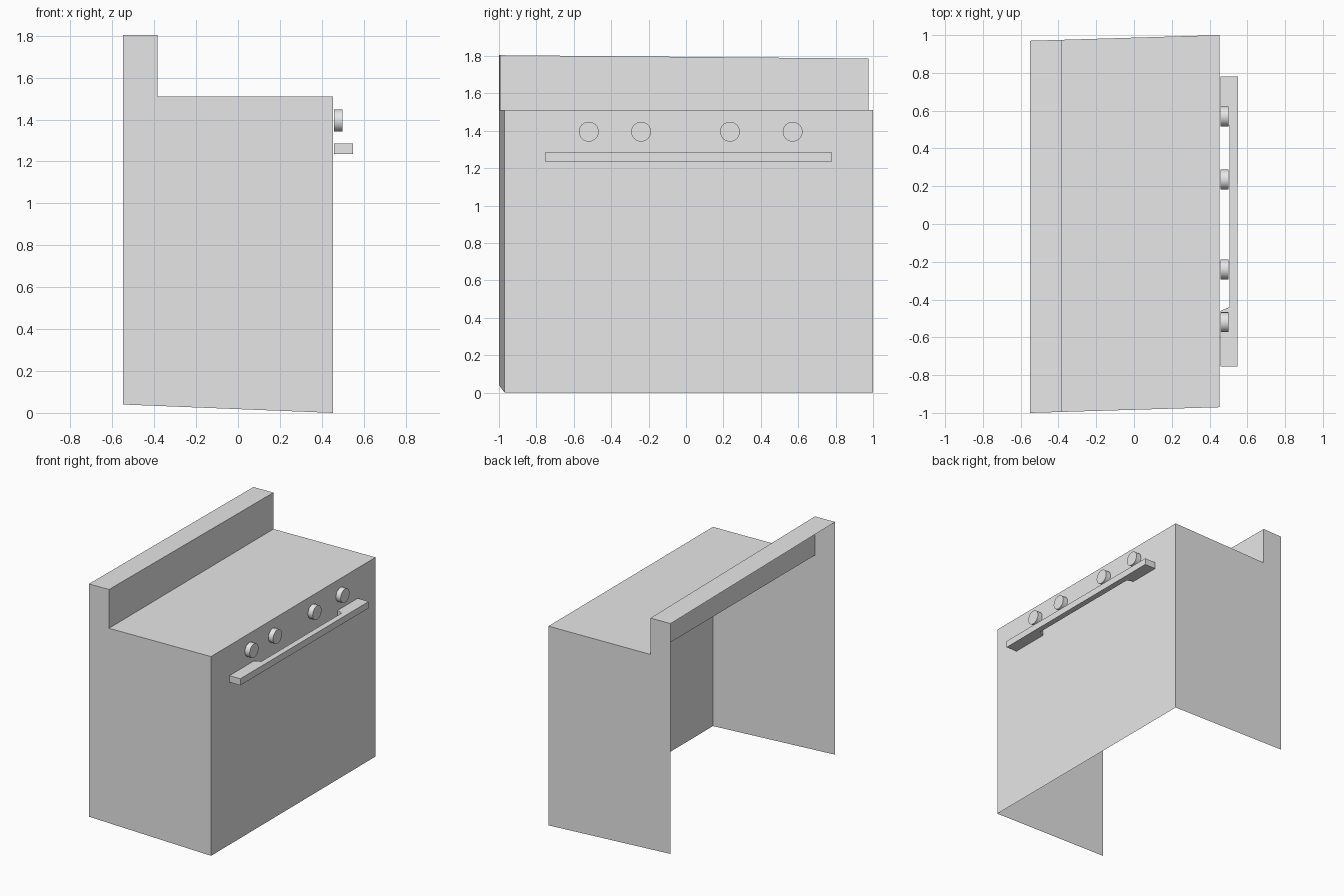
import bpy, bmesh, math
from mathutils import Matrix

if "Cube" in bpy.data.objects:
    bpy.data.objects.remove(bpy.data.objects["Cube"])

grey = bpy.data.materials.new("light_grey")
grey.diffuse_color = (0.8, 0.8, 0.8, 1)
grey.use_nodes = True
grey.node_tree.nodes["Principled BSDF"].inputs["Base Color"].default_value = grey.diffuse_color


def finish(name, bm, smooth=False):
    bmesh.ops.recalc_face_normals(bm, faces=bm.faces)
    mesh = bpy.data.meshes.new(name)
    bm.to_mesh(mesh)
    bm.free()
    mesh.materials.append(grey)
    obj = bpy.data.objects.new(name, mesh)
    bpy.context.collection.objects.link(obj)
    if smooth:
        bpy.ops.object.select_all(action='DESELECT')
        obj.select_set(True)
        bpy.context.view_layer.objects.active = obj
        bpy.ops.object.shade_smooth_by_angle(angle=math.radians(35))
    return obj


# Cabinet shell: stepped side panels, open at the back and underneath
BACK, STEP, FRONT, TOP = -0.55, -0.385, 0.453, 1.51
profile = [(BACK, 0.04), (FRONT, 0.0), (FRONT, TOP), (STEP, TOP), (STEP, 1.795), (BACK, 1.795)]
bm = bmesh.new()
sides = []
for s in (-1, 1):
    ring = []
    for x, z in profile:
        lean = -0.009 * s if z > 1.6 else 0
        ring.append(bm.verts.new((x, s * 0.985 + 0.03 * (x + 0.05), z + lean)))
    bm.faces.new(ring)
    sides.append(ring)
a, b = sides
for i in range(1, 5):  # front panel, cooktop, splashback front and top
    bm.faces.new((a[i], a[i + 1], b[i + 1], b[i]))
finish("cabinet_shell", bm)

# Burner rings lying flush on the cooktop
for name, x, y, r in (("rear_right_burner", -0.14, 0.585, 0.10),
                      ("front_right_burner", 0.21, 0.59, 0.155),
                      ("rear_left_burner", -0.14, -0.585, 0.10),
                      ("front_left_burner", 0.21, -0.585, 0.155)):
    bm = bmesh.new()
    bmesh.ops.create_circle(bm, cap_ends=True, segments=32, radius=r,
                            matrix=Matrix.Translation((x, y, TOP + 0.002)))
    finish(name, bm)

# Central griddle plate
bm = bmesh.new()
bm.faces.new([bm.verts.new((x, y, TOP + 0.002))
              for x, y in ((-0.255, -0.2), (0.407, -0.2), (0.407, 0.14), (-0.255, 0.14))])
finish("griddle_plate", bm)

# Control knobs on the front
for i, y in enumerate((-0.52, -0.24, 0.235, 0.57)):
    bm = bmesh.new()
    bmesh.ops.create_cone(bm, cap_ends=True, segments=24, radius1=0.053, radius2=0.053, depth=0.04,
                          matrix=Matrix.Translation((0.479, y, 1.395)) @ Matrix.Rotation(math.pi / 2, 4, 'Y'))
    finish(f"knob_{i + 1}", bm, smooth=True)

# Oven door handle: bar with a deeper block at each end
outline = [(0.458, -0.755), (0.548, -0.755), (0.55, 0.78), (0.458, 0.78),
           (0.458, 0.54), (0.505, 0.52), (0.505, -0.44), (0.458, -0.46)]
bm = bmesh.new()
face = bm.faces.new([bm.verts.new((x, y, 1.235)) for x, y in outline])
out = bmesh.ops.extrude_face_region(bm, geom=[face])
for v in out["geom"]:
    if isinstance(v, bmesh.types.BMVert):
        v.co.z = 1.285
finish("oven_handle", bm)
